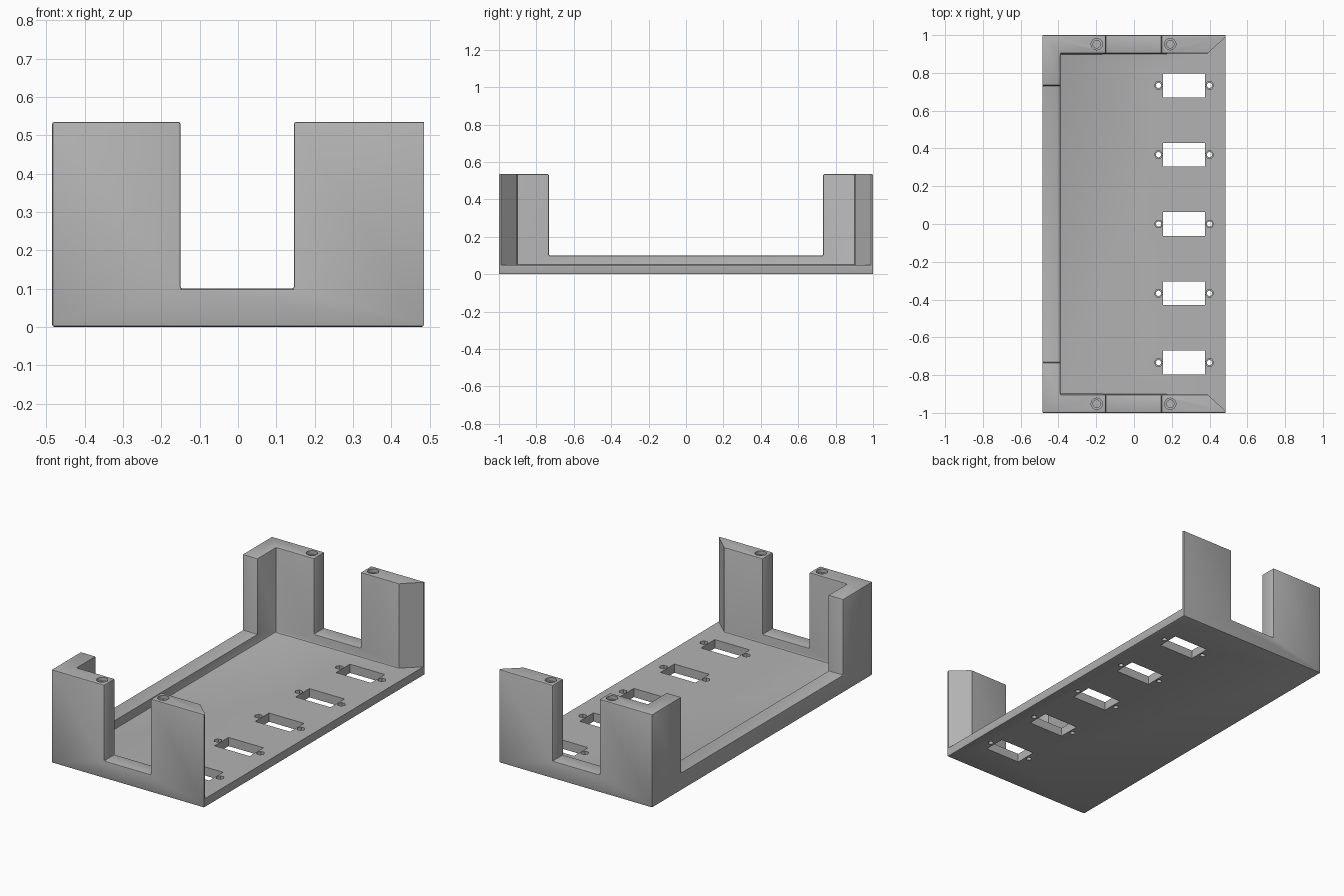
import bpy, bmesh, math

old = bpy.data.objects.get("Cube")
if old:
    bpy.data.objects.remove(old, do_unlink=True)

HX, TOP, FLOOR, SILL = 0.485, 0.535, 0.05, 0.1

grey = bpy.data.materials.new("plain grey")
grey.use_nodes = True
grey.diffuse_color = (0.45, 0.45, 0.45, 1)
grey.node_tree.nodes["Principled BSDF"].inputs["Base Color"].default_value = grey.diffuse_color


def prism(bm, outline, z0, z1):
    """Extrude a counter-clockwise plan outline from z0 to z1."""
    face = bm.faces.new([bm.verts.new((x, y, z0)) for x, y in outline])
    out = bmesh.ops.extrude_face_region(bm, geom=[face], use_keep_orig=True)
    for v in out["geom"]:
        if isinstance(v, bmesh.types.BMVert):
            v.co.z = z1


def box(bm, x0, x1, y0, y1, z0, z1):
    prism(bm, [(x0, y0), (x1, y0), (x1, y1), (x0, y1)], z0, z1)


def round_hole(bm, x, y, r, z0, z1, sides=24):
    step = 2 * math.pi / sides
    prism(bm, [(x + r * math.cos(i * step), y + r * math.sin(i * step))
               for i in range(sides)], z0, z1)


def finish(name, bm):
    bmesh.ops.recalc_face_normals(bm, faces=bm.faces)
    mesh = bpy.data.meshes.new(name)
    bm.to_mesh(mesh)
    bm.free()
    mesh.materials.append(grey)
    ob = bpy.data.objects.new(name, mesh)
    bpy.context.collection.objects.link(ob)
    return ob


def cut(ob, name, bm):
    """Subtract a temporary cutter and keep the clean result."""
    cutter = finish(name, bm)
    cutter.hide_render = True
    mod = ob.modifiers.new(name, 'BOOLEAN')
    mod.operation, mod.solver, mod.object = 'DIFFERENCE', 'EXACT', cutter
    deps = bpy.context.evaluated_depsgraph_get()
    mesh = bpy.data.meshes.new_from_object(ob.evaluated_get(deps))
    ob.modifiers.clear()
    ob.data = mesh
    bpy.data.objects.remove(cutter, do_unlink=True)


# Solid block
bm = bmesh.new()
box(bm, -HX, HX, -1, 1, 0, TOP)
tray = finish("tray_with_corner_posts", bm)

# Cavity, open on the right with mitred wall ends
bm = bmesh.new()
half = [(-0.39, 0.903), (0.39, 0.903), (HX, 0.99), (0.6, 1.095)]
prism(bm, [(x, -y) for x, y in half] + half[::-1], FLOOR, 1)
cut(tray, "cavity", bm)

# Notches in the end walls and in the long wall
bm = bmesh.new()
box(bm, -0.15, 0.146, -1.2, 1.2, SILL, 1)
cut(tray, "end_notches", bm)
bm = bmesh.new()
box(bm, -0.7, -0.3, -0.733, 0.733, SILL, 1)
cut(tray, "side_notch", bm)

# Fine rounding on edges, leaving the open side crisp
bm = bmesh.new()
bm.from_mesh(tray.data)
bmesh.ops.remove_doubles(bm, verts=bm.verts, dist=0.0005)
bmesh.ops.dissolve_limit(bm, angle_limit=0.02, verts=bm.verts, edges=bm.edges)


def is_rounded(e):
    crisp = all(v.co.x > 0.38 for v in e.verts)
    base = all(v.co.z < 0.01 for v in e.verts)
    return e.calc_face_angle(0) > 0.5 and (base or not crisp)


bmesh.ops.bevel(bm, geom=[e for e in bm.edges if is_rounded(e)], offset=0.006,
                offset_type='OFFSET', segments=2, profile=0.5,
                affect='EDGES', clamp_overlap=True)
bm.to_mesh(tray.data)
bm.free()

# Connector slots, hexagonal nut seats and screw mouths
SLOTS = [i * 0.367 for i in range(-2, 3)]
SCREWS = [(x, y) for x in (-0.197, 0.192) for y in (-0.952, 0.952)]
wide, narrow = bmesh.new(), bmesh.new()
for y in SLOTS:
    box(wide, 0.153, 0.375, y - 0.063, y + 0.063, -0.1, 0.2)
    for x in (0.13, 0.4):
        round_hole(wide, x, y, 0.022, 0.025, 0.2, 6)
        round_hole(narrow, x, y, 0.014, -0.1, 0.2, 16)
for x, y in SCREWS:
    round_hole(wide, x, y, 0.03, TOP - 0.02, 0.7)
    round_hole(narrow, x, y, 0.02, TOP - 0.2, 0.7)
cut(tray, "wide_holes", wide)
cut(tray, "narrow_holes", narrow)

bpy.context.view_layer.objects.active = tray
tray.select_set(True)
bpy.ops.object.shade_smooth_by_angle(angle=math.radians(30))
